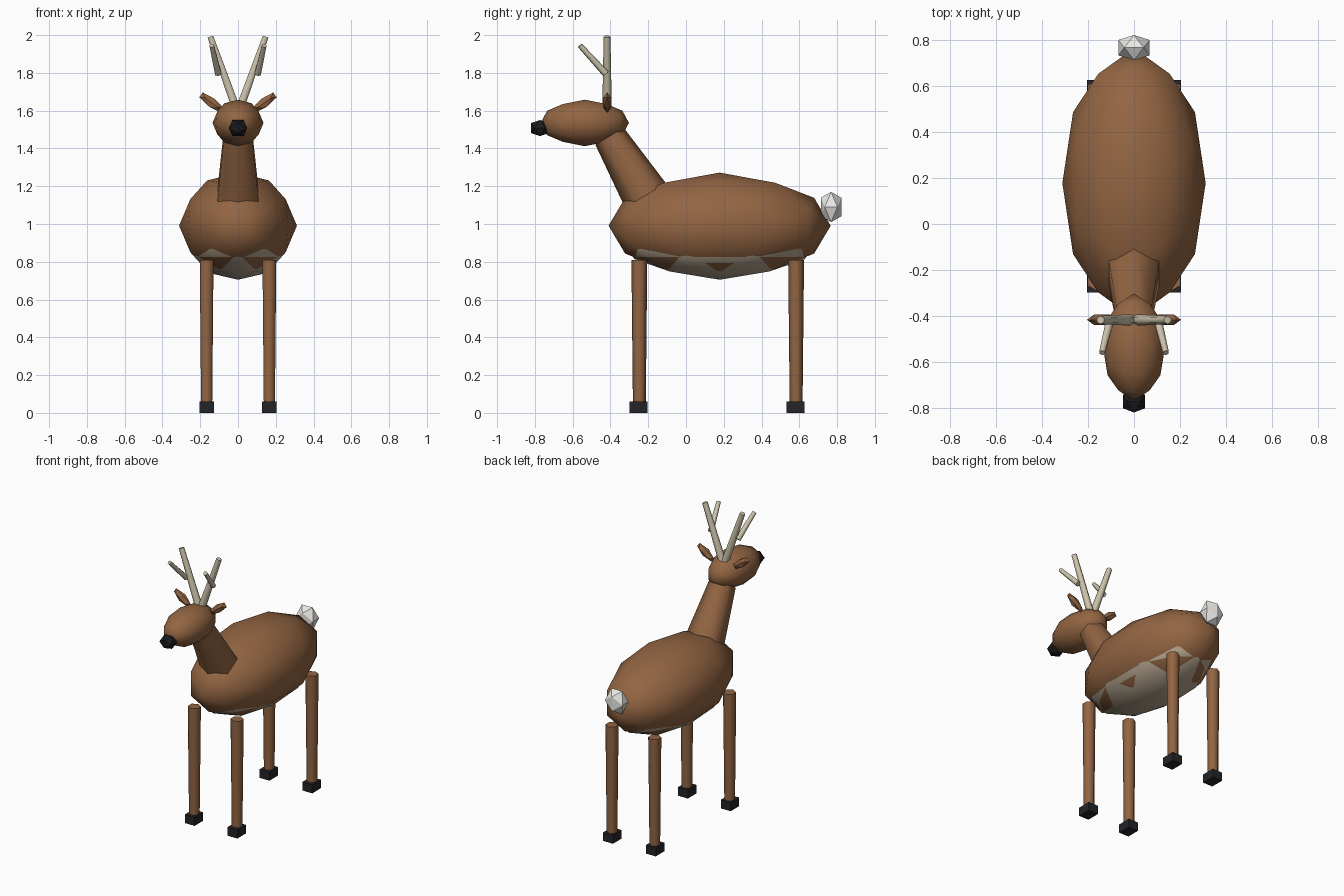
import bpy, bmesh, math
from mathutils import Matrix, Vector

if "Cube" in bpy.data.objects:
    bpy.data.objects.remove(bpy.data.objects["Cube"])


def material(name, rgb):
    m = bpy.data.materials.new(name)
    m.diffuse_color = (*rgb, 1)
    m.use_nodes = True
    m.node_tree.nodes["Principled BSDF"].inputs["Base Color"].default_value = m.diffuse_color
    return m


BROWN = material("brown_coat", (0.29, 0.13, 0.055))
CREAM = material("cream_belly", (0.45, 0.37, 0.27))
BONE = material("antler_bone", (0.62, 0.56, 0.42))
WHITE = material("tail_white", (0.82, 0.81, 0.78))
HOOF = material("hoof_dark", (0.018, 0.018, 0.022))
NOSE = material("nose_black", (0.012, 0.012, 0.015))


def finish(bm, name, mat):
    me = bpy.data.meshes.new(name)
    bm.to_mesh(me)
    bm.free()
    me.materials.append(mat)
    ob = bpy.data.objects.new(name, me)
    bpy.context.collection.objects.link(ob)
    return ob


def blob(name, centre, radii, mat, level=1, tilt=0.0):
    """Icosphere turned so an edge lies on top; level 2 is smooth, level 1 faceted."""
    bm = bmesh.new()
    bmesh.ops.create_icosphere(bm, subdivisions=level, radius=1)
    turn = Matrix.Rotation(-math.atan(2) / 2, 4, 'Y')
    bm.transform(Matrix.Translation(centre) @ Matrix.Rotation(tilt, 4, 'Y')
                 @ Matrix.Diagonal((*radii, 1)) @ turn)
    for f in bm.faces:
        f.smooth = level > 1
    return finish(bm, name, mat)


def tube(name, a, b, r1, r2, mat):
    """Tapered six-sided tube from a to b with flat caps."""
    a, b = Vector(a), Vector(b)
    d = b - a
    bm = bmesh.new()
    bmesh.ops.create_cone(bm, cap_ends=True, segments=6,
                          radius1=r1, radius2=r2, depth=d.length)
    rot = Vector((0, 0, 1)).rotation_difference(d).to_matrix().to_4x4()
    bm.transform(Matrix.Translation((a + b) / 2) @ rot)
    for f in bm.faces:
        f.smooth = len(f.verts) == 4
    return finish(bm, name, mat)


def box(name, centre, size, mat):
    bm = bmesh.new()
    bmesh.ops.create_cube(bm, size=1)
    bm.transform(Matrix.Translation(centre) @ Matrix.Diagonal((*size, 1)))
    return finish(bm, name, mat)


# Torso, neck and head
blob("body", (0, 0.178, 0.991), (0.312, 0.588, 0.281), BROWN, 2)
blob("belly", (0, 0.178, 0.935), (0.281, 0.53, 0.23), CREAM, 2)
tube("neck", (0, -0.155, 1.053), (0, -0.405, 1.465), 0.138, 0.0875, BROWN)
blob("head", (0, -0.536, 1.535), (0.135, 0.234, 0.123), BROWN, 2)
blob("nose", (0, -0.773, 1.508), (0.057, 0.056, 0.05), NOSE)
blob("tail", (0, 0.768, 1.09), (0.08, 0.064, 0.094), WHITE)

for side, s in (("left", 1), ("right", -1)):
    # Legs and hooves
    for end, y in (("front", -0.247), ("back", 0.583)):
        tube(f"{end}_leg_{side}", (s * 0.166, y, 0.04), (s * 0.166, y, 0.81),
             0.034, 0.042, BROWN)
        box(f"{end}_hoof_{side}", (s * 0.166, y - 0.004, 0.03),
            (0.076, 0.095, 0.06), HOOF)
    # Ears
    blob(f"ear_{side}", (s * 0.14, -0.417, 1.643), (0.03, 0.026, 0.081),
         BROWN, tilt=s * math.radians(54))
    # Antlers with one forward tine each
    tube(f"antler_{side}", (s * 0.013, -0.418, 1.62), (s * 0.146, -0.418, 1.992),
         0.025, 0.018, BONE)
    tube(f"antler_tine_{side}", (s * 0.105, -0.425, 1.796), (s * 0.139, -0.561, 1.945),
         0.019, 0.014, BONE)
